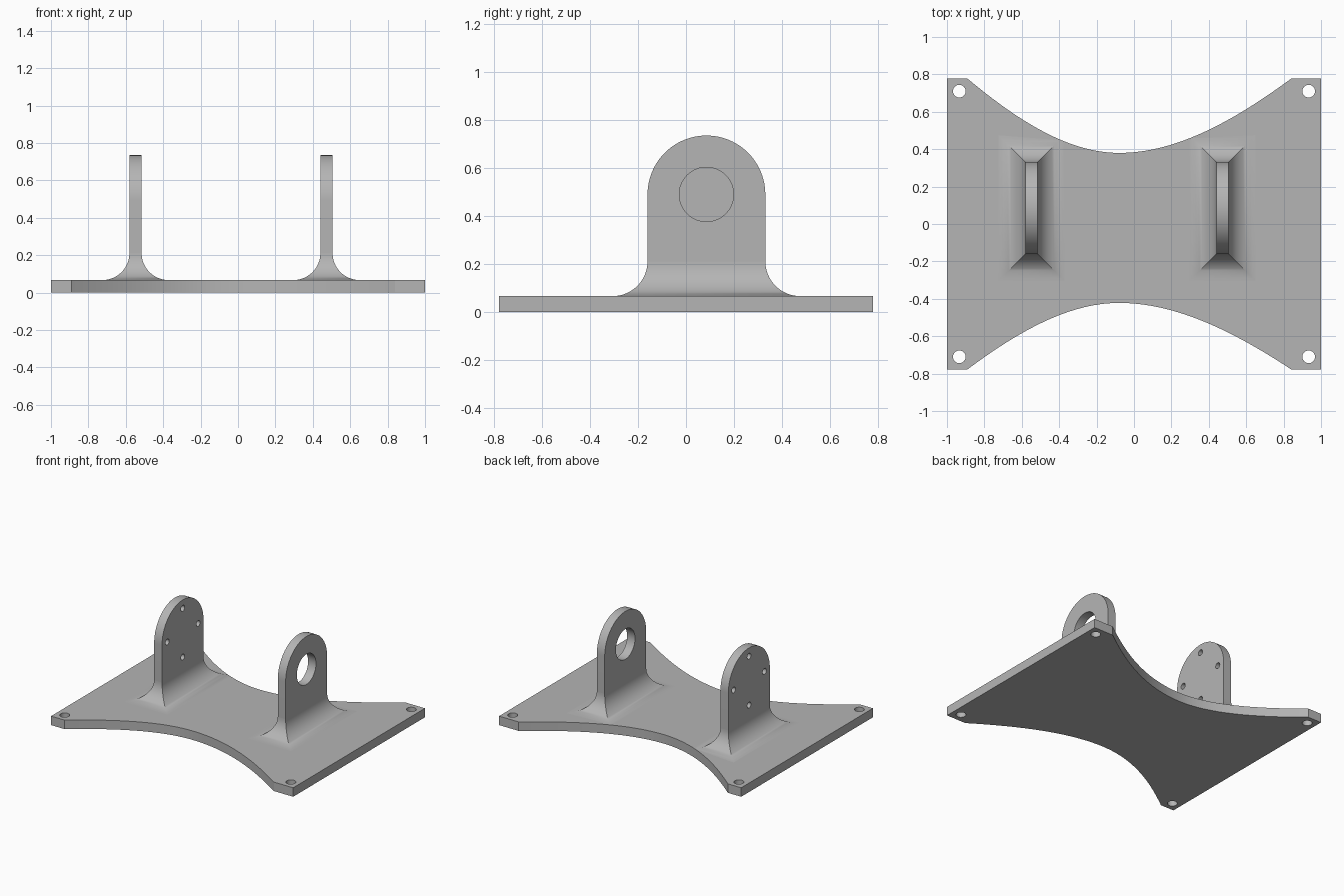
import bpy, bmesh, math
from mathutils import Matrix

if "Cube" in bpy.data.objects:
    bpy.data.objects.remove(bpy.data.objects["Cube"])

grey = bpy.data.materials.new("plain grey")
grey.use_nodes = True
grey.diffuse_color = (0.46, 0.46, 0.46, 1)
grey.node_tree.nodes["Principled BSDF"].inputs["Base Color"].default_value = (0.46, 0.46, 0.46, 1)

PLATE_T = 0.067               # base plate thickness
HALF_Y = 0.777
WAIST_X = -0.08               # narrowest point of the plate
FILLET = 0.145
LUG_T, LUG_R = 0.065, 0.245   # upright lug thickness and half width
LUG_Y, LUG_Z = 0.085, 0.49    # centre of the lug's round top


def arc(cx, cy, r, start=0, end=2 * math.pi, n=48):
    return [(cx + r * math.cos(start + (end - start) * i / n),
             cy + r * math.sin(start + (end - start) * i / n)) for i in range(n)]


def finish(obj):
    obj.data.materials.clear()
    obj.data.materials.append(grey)
    bpy.ops.object.select_all(action='DESELECT')
    obj.select_set(True)
    bpy.context.view_layer.objects.active = obj
    bpy.ops.object.shade_smooth_by_angle(angle=math.radians(30))


def slab(name, loops, thickness, matrix):
    """Flat filled outline with holes, given a thickness."""
    curve = bpy.data.curves.new(name, 'CURVE')
    curve.dimensions = '2D'
    curve.fill_mode = 'BOTH'
    curve.extrude = thickness / 2
    for loop in loops:
        spline = curve.splines.new('POLY')
        spline.points.add(len(loop) - 1)
        for p, (x, y) in zip(spline.points, loop):
            p.co = (x, y, 0, 1)
        spline.use_cyclic_u = True
    obj = bpy.data.objects.new(name, curve)
    bpy.context.collection.objects.link(obj)
    bpy.ops.object.select_all(action='DESELECT')
    obj.select_set(True)
    bpy.context.view_layer.objects.active = obj
    bpy.ops.object.convert(target='MESH')
    obj = bpy.context.view_layer.objects.active
    bm = bmesh.new()
    bm.from_mesh(obj.data)
    bmesh.ops.remove_doubles(bm, verts=bm.verts, dist=1e-5)
    bmesh.ops.recalc_face_normals(bm, faces=bm.faces)
    bm.to_mesh(obj.data)
    bm.free()
    obj.data.transform(matrix)
    finish(obj)
    return obj


def waist(x, middle):
    """Distance of the curved plate edge from the centre line."""
    t = (x - WAIST_X) / (0.92 if x > WAIST_X else -0.81)
    t = min(t, 1)
    return middle + (HALF_Y - middle) * t * t * (1.3 - 0.3 * t)


# Base plate with curved front and back edges and corner holes
xs = [-0.89 + 1.73 * i / 64 for i in range(65)]
outline = [(-1, -HALF_Y)] + [(x, -waist(x, 0.422)) for x in xs] + [(1, -HALF_Y), (1, HALF_Y)]
outline += [(x, waist(x, 0.38)) for x in reversed(xs)] + [(-1, HALF_Y)]
bolt_holes = [arc(sx * 0.934, sy * 0.71, 0.034, n=32) for sx in (-1, 1) for sy in (-1, 1)]
slab("base_plate", [outline] + bolt_holes, PLATE_T, Matrix.Translation((0, 0, PLATE_T / 2)))


def flared_foot(name, cx):
    """Mitred concave fillet around the bottom of a lug."""
    bm = bmesh.new()
    rings, steps = [], 16
    for i in range(steps + 1):
        a = math.pi / 2 * i / steps
        d = FILLET * (1 - math.cos(a))
        z = PLATE_T + FILLET * (1 - math.sin(a))
        ring = []
        for sx, sy in ((-1, -1), (1, -1), (1, 1), (-1, 1)):
            x = cx + sx * (LUG_T / 2 + d)
            y = min(LUG_Y + sy * (LUG_R + d), waist(x, 0.38))
            ring.append(bm.verts.new((x, y, z)))
        rings.append(ring)
    for upper, lower in zip(rings, rings[1:]):
        for k in range(4):
            n = (k + 1) % 4
            bm.faces.new((lower[k], lower[n], upper[n], upper[k]))
    mesh = bpy.data.meshes.new(name)
    bm.to_mesh(mesh)
    bm.free()
    obj = bpy.data.objects.new(name, mesh)
    bpy.context.collection.objects.link(obj)
    finish(obj)


def lug(side, cx, holes):
    """Upright lug with a round top, standing on its flared foot."""
    foot_z = PLATE_T + FILLET
    shape = [(LUG_Y - LUG_R, foot_z), (LUG_Y + LUG_R, foot_z)]
    shape += arc(LUG_Y, LUG_Z, LUG_R, 0, math.pi) + [(LUG_Y - LUG_R, LUG_Z)]
    # outline axes become y and z, thickness runs along x
    upright = Matrix(((0, 0, 1, cx), (1, 0, 0, 0), (0, 1, 0, 0), (0, 0, 0, 1)))
    slab(side + "_lug", [shape] + holes, LUG_T, upright)
    flared_foot(side + "_lug_foot", cx)


# Left lug has one large bore, right lug a ring of four small holes
lug("left", 0.473, [arc(LUG_Y, LUG_Z, 0.113)])
lug("right", -0.548, [arc(LUG_Y + 0.182 * math.cos(k * math.pi / 2),
                          LUG_Z + 0.182 * math.sin(k * math.pi / 2), 0.022, n=24)
                      for k in range(4)])
